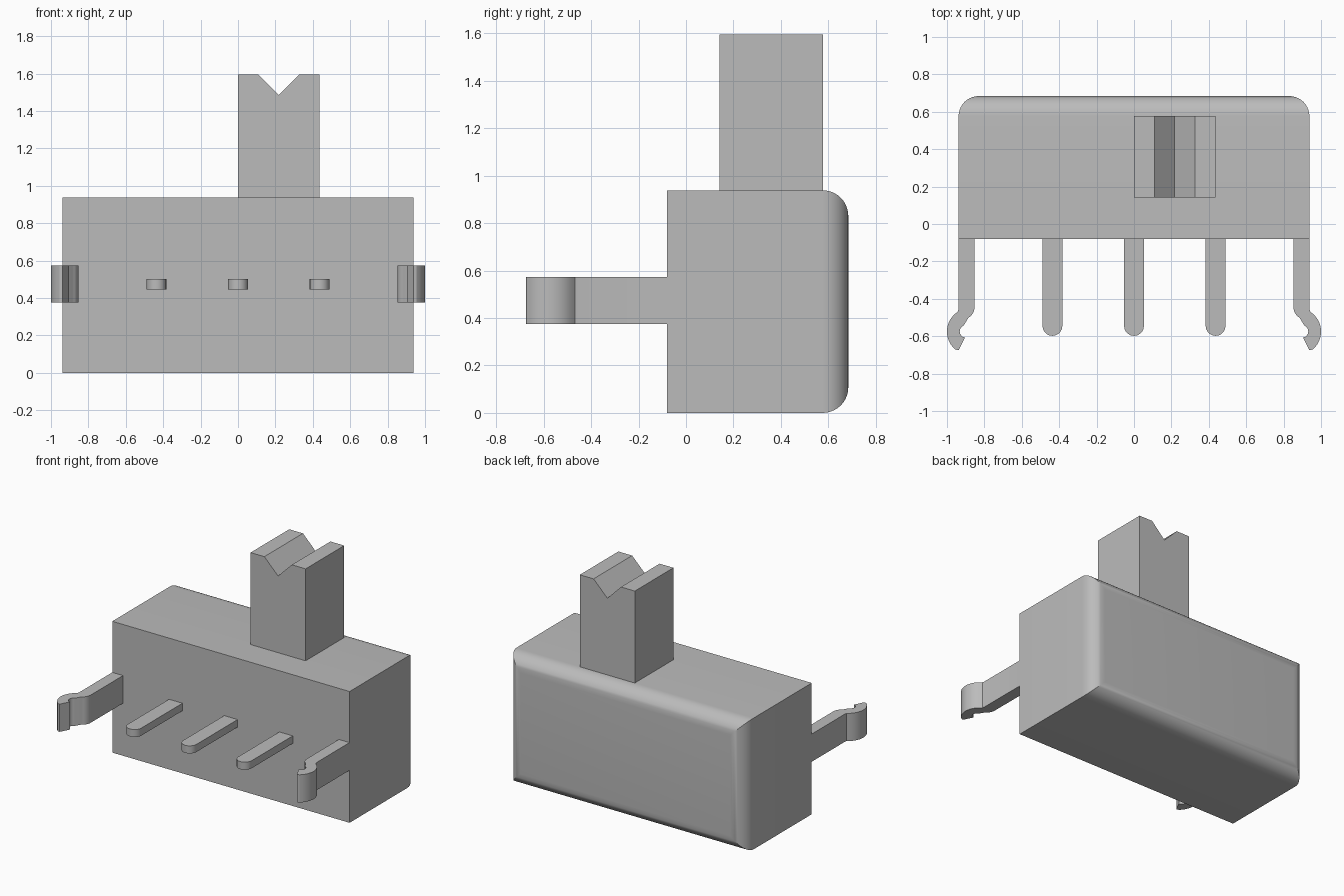
import bpy, bmesh, math
from mathutils import Vector

cube = bpy.data.objects.get("Cube")
if cube:
    bpy.data.objects.remove(cube, do_unlink=True)

grey = bpy.data.materials.new("plain grey")
grey.use_nodes = True
GREY = (0.5, 0.5, 0.5, 1)
grey.diffuse_color = GREY
grey.node_tree.nodes["Principled BSDF"].inputs["Base Color"].default_value = GREY


def finish(bm, name):
    """Turn a bmesh into a shaded, coloured object."""
    bmesh.ops.recalc_face_normals(bm, faces=bm.faces)
    mesh = bpy.data.meshes.new(name)
    bm.to_mesh(mesh)
    bm.free()
    mesh.materials.append(grey)
    obj = bpy.data.objects.new(name, mesh)
    bpy.context.collection.objects.link(obj)
    bpy.ops.object.select_all(action='DESELECT')
    obj.select_set(True)
    bpy.context.view_layer.objects.active = obj
    bpy.ops.object.shade_smooth_by_angle(angle=math.radians(30))
    return obj


def extrude(name, points, push):
    """Extrude a closed outline of 3D points along a vector."""
    bm = bmesh.new()
    face = bm.faces.new([bm.verts.new(p) for p in points])
    new = bmesh.ops.extrude_face_region(bm, geom=[face])["geom"]
    verts = [g for g in new if isinstance(g, bmesh.types.BMVert)]
    bmesh.ops.translate(bm, verts=verts, vec=push)
    return finish(bm, name)


def arc(cx, cy, r, start, end, steps=10):
    """Points on an arc, angles in degrees."""
    angles = [math.radians(start + (end - start) * i / steps) for i in range(steps + 1)]
    return [(cx + r * math.cos(a), cy + r * math.sin(a)) for a in angles]


# Housing: a box whose four back edges are rounded
W, FRONT, BACK, H = 0.938, -0.08, 0.684, 0.938
bm = bmesh.new()
bmesh.ops.create_cube(bm, size=1)
for v in bm.verts:
    v.co = Vector((v.co.x * 2 * W, (FRONT + BACK) / 2 + v.co.y * (BACK - FRONT), (v.co.z + 0.5) * H))
rim = [e for e in bm.edges if all(v.co.y > 0 for v in e.verts)]
bmesh.ops.bevel(bm, geom=rim, offset=0.108, segments=10, profile=0.5, affect='EDGES')
finish(bm, "housing")

# Slider knob with a V groove in its top
profile = [(0, 0.93), (0.435, 0.93), (0.435, 1.595), (0.326, 1.595),
           (0.217, 1.486), (0.109, 1.595), (0, 1.595)]
extrude("slider_knob", [(x, 0.142, z) for x, z in profile], (0, 0.436, 0))

# Three contact pins with round tips
for name, x in (("right", -0.436), ("middle", 0), ("left", 0.436)):
    outline = [(x + 0.053, -0.07), (x - 0.053, -0.07)] + arc(x, -0.545, 0.053, 180, 360)
    extrude(name + "_pin", [(px, py, 0.447) for px, py in outline], (0, 0, 0.054))

# Mounting clips: straight strip, outward hook and slanted tip
clip = [(0.853, -0.07), (0.853, -0.445)]
clip += arc(0.918, -0.445, 0.065, 180, 240, 6)
clip += arc(0.898, -0.574, 0.034, 70, -80, 8)
clip += [(0.938, -0.675)]
clip += arc(0.875, -0.575, 0.125, -50, 50, 12)
clip += [(0.941, -0.467), (0.938, -0.45), (0.938, -0.07)]
for name, side in (("left", 1), ("right", -1)):
    extrude(name + "_clip", [(side * x, y, 0.375) for x, y in clip], (0, 0, 0.198))
